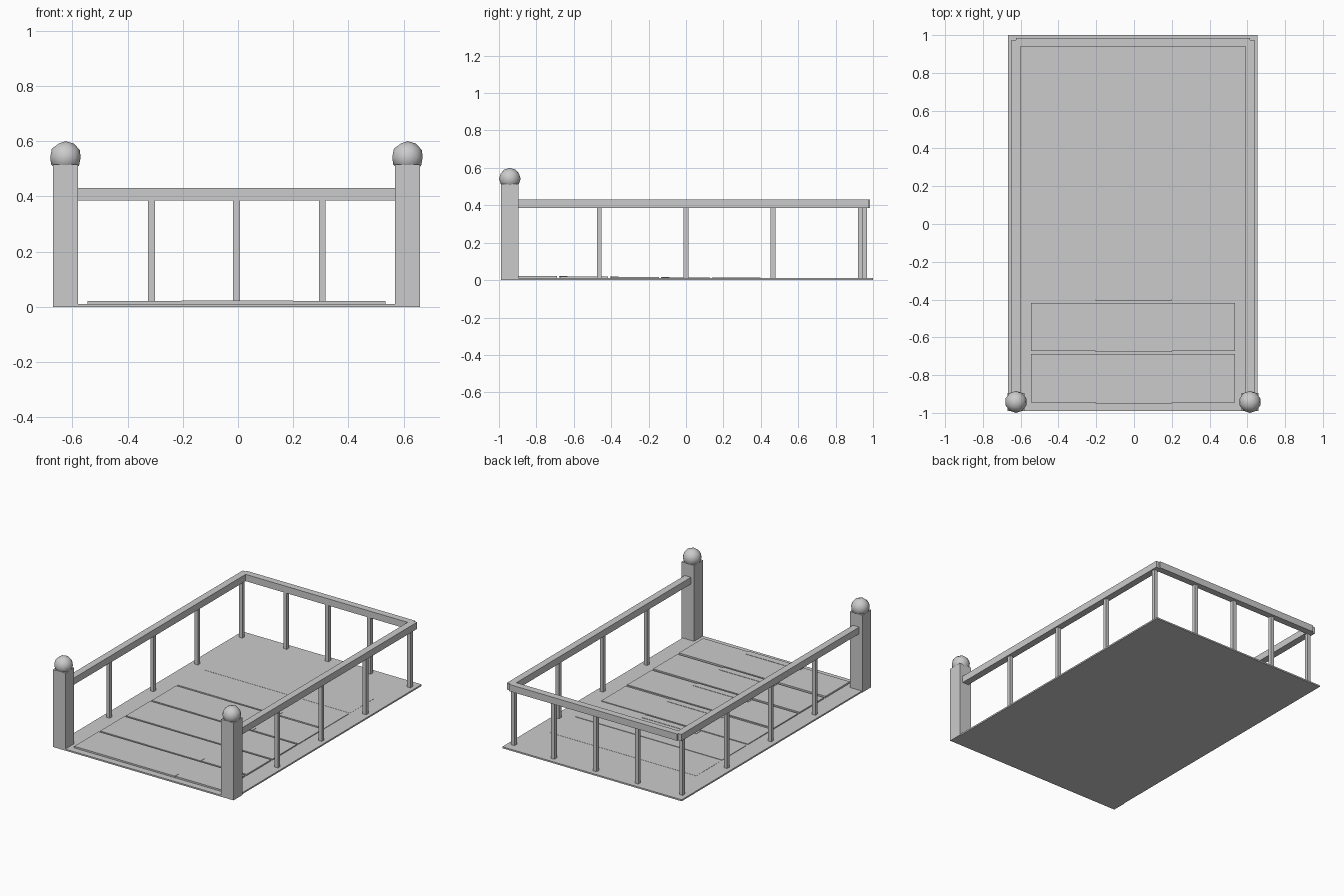
import bpy

if "Cube" in bpy.data.objects:
    bpy.data.objects.remove(bpy.data.objects["Cube"])

grey = bpy.data.materials.new("plain_grey")
grey.diffuse_color = (0.6, 0.6, 0.6, 1)
grey.use_nodes = True
grey.node_tree.nodes["Principled BSDF"].inputs["Base Color"].default_value = grey.diffuse_color


def box(name, x0, x1, y0, y1, z0, z1):
    """Axis-aligned box given by its limits."""
    bpy.ops.mesh.primitive_cube_add(
        size=1, location=((x0 + x1) / 2, (y0 + y1) / 2, (z0 + z1) / 2))
    ob = bpy.context.object
    ob.name = name
    ob.scale = (x1 - x0, y1 - y0, z1 - z0)
    bpy.ops.object.transform_apply(location=False, rotation=False, scale=True)
    ob.data.materials.append(grey)
    return ob


def baluster(name, x, y):
    h = 0.0125
    return box(name, x - h, x + h, y - h, y + h, 0.005, 0.39)


LEFT, RIGHT = -0.625, 0.614

# Floor slab
box("floor", -0.668, 0.653, -0.99, 1.0, 0, 0.01)

# Wide planks, each one a little lower toward the back, with a thin middle strip
for i in range(6):
    y = -0.945 + 0.272 * i
    top = 0.021 - 0.002 * i
    box("plank", -0.545, 0.535, y, y + 0.256, 0.004, top)
    if i < 5:
        box("plank_strip", -0.205, 0.2, y - 0.005, y + 0.04, top - 0.004, top + 0.002)

# Sides: front post with ball cap, rail and balusters
for side, x in (("left", LEFT), ("right", RIGHT)):
    box(side + "_post", x - 0.046, x + 0.046, -0.99, -0.896, 0, 0.515)
    bpy.ops.mesh.primitive_ico_sphere_add(
        subdivisions=2, radius=0.058, location=(x, -0.942, 0.542))
    ball = bpy.context.object
    ball.name = side + "_post_ball"
    ball.data.materials.append(grey)
    bpy.ops.object.shade_smooth()
    box(side + "_rail", x - 0.023, x + 0.023, -0.90, 0.975, 0.385, 0.43)
    for y in (-0.463, 0.0, 0.465, 0.933):
        baluster(side + "_baluster", x, y)

# Back rail and its balusters
box("back_rail", LEFT, RIGHT, 0.94, 0.985, 0.385, 0.43)
for x in (-0.313, -0.006, 0.305):
    baluster("back_baluster", x, 0.954)
